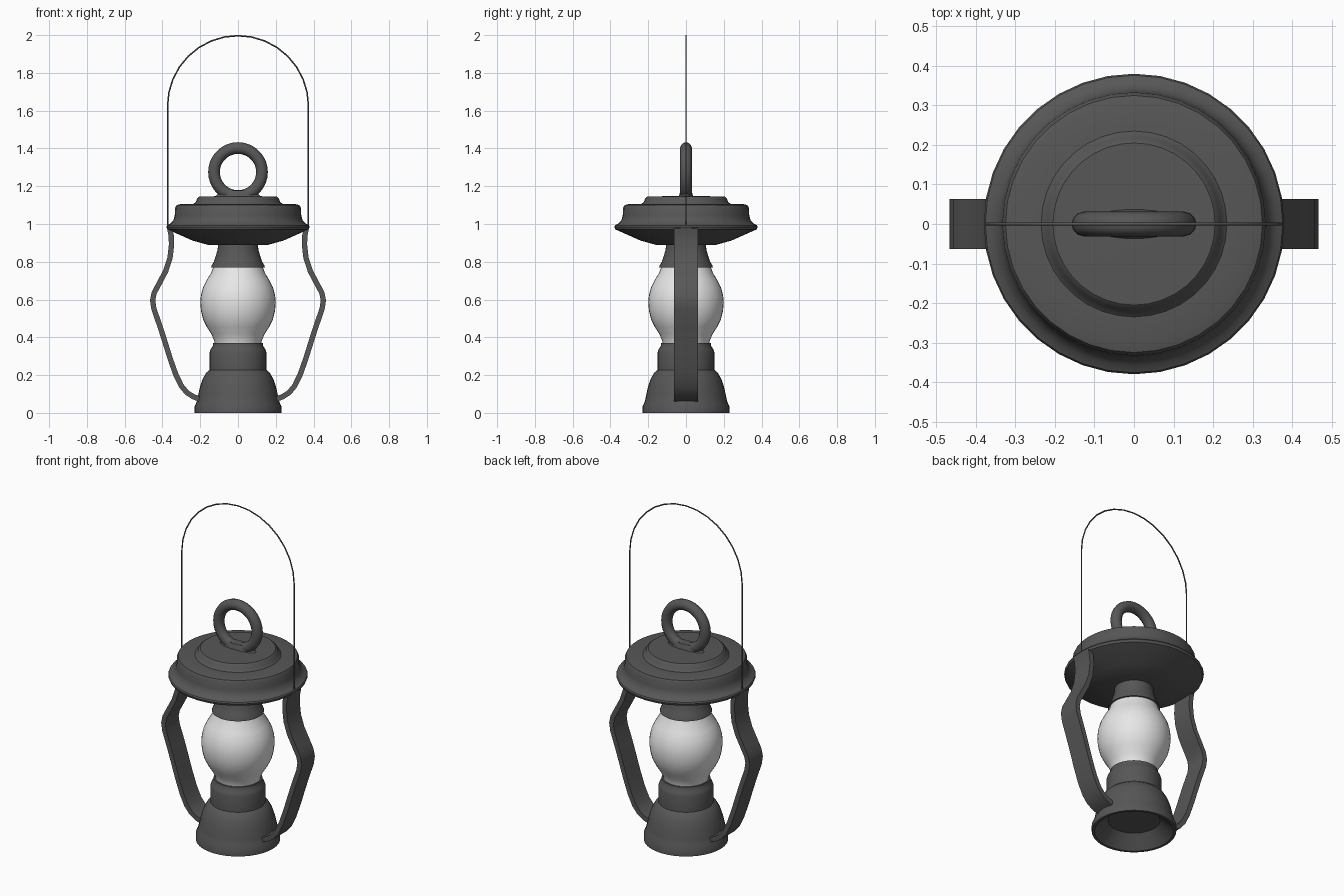
import bpy, bmesh, math
from mathutils import Vector

if "Cube" in bpy.data.objects:
    bpy.data.objects.remove(bpy.data.objects["Cube"])


def material(name, c):
    m = bpy.data.materials.new(name)
    m.diffuse_color = (c, c, c, 1)
    m.use_nodes = True
    m.node_tree.nodes["Principled BSDF"].inputs["Base Color"].default_value = m.diffuse_color
    return m


METAL = material("dark_metal", 0.095)
GLASS = material("frosted_glass", 0.8)


def finish(name, bm, mat, angle=35):
    bmesh.ops.remove_doubles(bm, verts=bm.verts, dist=1e-5)
    bmesh.ops.recalc_face_normals(bm, faces=bm.faces)
    me = bpy.data.meshes.new(name)
    bm.to_mesh(me)
    bm.free()
    me.materials.append(mat)
    me.shade_smooth()
    me.set_sharp_from_angle(angle=math.radians(angle))
    ob = bpy.data.objects.new(name, me)
    bpy.context.collection.objects.link(ob)
    return ob


def lathe(name, profile, mat, segs=36, yscale=1.0):
    bm = bmesh.new()
    rings = []
    for r, z in profile:
        rings.append([bm.verts.new((r * math.cos(2 * math.pi * i / segs),
                                    yscale * r * math.sin(2 * math.pi * i / segs), z))
                      for i in range(segs)] if r > 0 else [bm.verts.new((0, 0, z))])
    for a, b in zip(rings, rings[1:]):
        for i in range(segs):
            j = (i + 1) % segs
            if len(a) == 1:
                bm.faces.new((a[0], b[j], b[i]))
            elif len(b) == 1:
                bm.faces.new((a[i], a[j], b[0]))
            else:
                bm.faces.new((a[i], a[j], b[j], b[i]))
    return finish(name, bm, mat)


# Base with recessed underside
lathe("base", [(0, 0.07), (0.142, 0.07), (0.215, 0.0), (0.23, 0.0), (0.23, 0.035),
               (0.218, 0.06), (0.212, 0.09), (0.202, 0.135), (0.187, 0.18),
               (0.168, 0.213), (0.15, 0.228), (0.15, 0.32), (0.144, 0.338),
               (0.134, 0.352), (0.132, 0.37), (0, 0.37)], METAL)

# Glass globe
lathe("glass_globe", [(0, 0.36), (0.122, 0.36), (0.125, 0.38), (0.14, 0.415), (0.165, 0.455),
                      (0.185, 0.495), (0.196, 0.54), (0.2, 0.585), (0.196, 0.625),
                      (0.185, 0.665), (0.165, 0.705), (0.143, 0.74), (0.13, 0.775),
                      (0, 0.775)], GLASS)

# Flared collar above the globe
lathe("collar", [(0, 0.77), (0.142, 0.77), (0.14, 0.78), (0.128, 0.8), (0.116, 0.835),
                 (0.108, 0.865), (0.105, 0.9), (0, 0.9)], METAL)

# Stepped roof
lathe("roof", [(0, 0.887), (0.16, 0.89), (0.24, 0.912), (0.375, 0.972), (0.38, 0.985),
               (0.376, 0.993), (0.358, 1.002), (0.342, 1.02), (0.335, 1.045), (0.333, 1.085),
               (0.325, 1.1), (0.305, 1.105), (0.235, 1.107), (0.222, 1.118), (0.217, 1.135),
               (0.205, 1.145), (0, 1.15)], METAL)

# Ring foot and hanging ring
lathe("ring_foot", [(0, 1.14), (0.125, 1.14), (0.11, 1.155), (0.1, 1.17), (0.085, 1.178),
                    (0, 1.178)], METAL, 24, 0.32)
bm = bmesh.new()
N, M, R, r = 36, 12, 0.127, 0.031
grid = [[bm.verts.new(((R + r * math.cos(2 * math.pi * j / M)) * math.cos(2 * math.pi * i / N),
                       r * math.sin(2 * math.pi * j / M),
                       1.275 + (R + r * math.cos(2 * math.pi * j / M)) * math.sin(2 * math.pi * i / N)))
         for j in range(M)] for i in range(N)]
for i in range(N):
    for j in range(M):
        k, l = (i + 1) % N, (j + 1) % M
        bm.faces.new((grid[i][j], grid[k][j], grid[k][l], grid[i][l]))
finish("hanging_ring", bm, METAL, 60)

# Bent side straps
PATH = [(0.362, 0.98), (0.354, 0.94), (0.352, 0.89), (0.36, 0.82), (0.383, 0.75), (0.42, 0.68),
        (0.444, 0.635), (0.452, 0.595), (0.445, 0.55), (0.412, 0.455), (0.388, 0.38),
        (0.36, 0.29), (0.33, 0.205), (0.3, 0.143), (0.27, 0.107), (0.235, 0.085), (0.195, 0.07)]


def strap(name, side, half_w=0.063, half_t=0.014):
    pts = [Vector(p) for p in PATH]
    bm = bmesh.new()
    rings = []
    for i, p in enumerate(pts):
        t = (pts[min(i + 1, len(pts) - 1)] - pts[max(i - 1, 0)]).normalized()
        n = Vector((-t.y, t.x)) * half_t
        rings.append([bm.verts.new((side * (p.x + a * n.x), b * half_w, p.y + a * n.y))
                      for a, b in ((1, 1), (1, -1), (-1, -1), (-1, 1))])
    for a, b in zip(rings, rings[1:]):
        for i in range(4):
            j = (i + 1) % 4
            bm.faces.new((a[i], a[j], b[j], b[i]))
    bm.faces.new(rings[0])
    bm.faces.new(rings[-1])
    finish(name, bm, METAL)


strap("strap_left", -1)
strap("strap_right", 1)

# Thin wire bail handle
W, TOP, STEPS = 0.373, 1.624, 16
pts = [(W, 0.975)] + [(W * math.cos(math.pi * i / STEPS), TOP + W * math.sin(math.pi * i / STEPS))
                      for i in range(STEPS + 1)] + [(-W, 0.975)]
cu = bpy.data.curves.new("wire_handle", 'CURVE')
cu.dimensions = '3D'
cu.bevel_depth = 0.004
cu.bevel_resolution = 1
cu.use_fill_caps = True
sp = cu.splines.new('POLY')
sp.points.add(len(pts) - 1)
for p, (x, z) in zip(sp.points, pts):
    p.co = (x, 0, z, 1)
cu.materials.append(METAL)
bpy.context.collection.objects.link(bpy.data.objects.new("wire_handle", cu))
